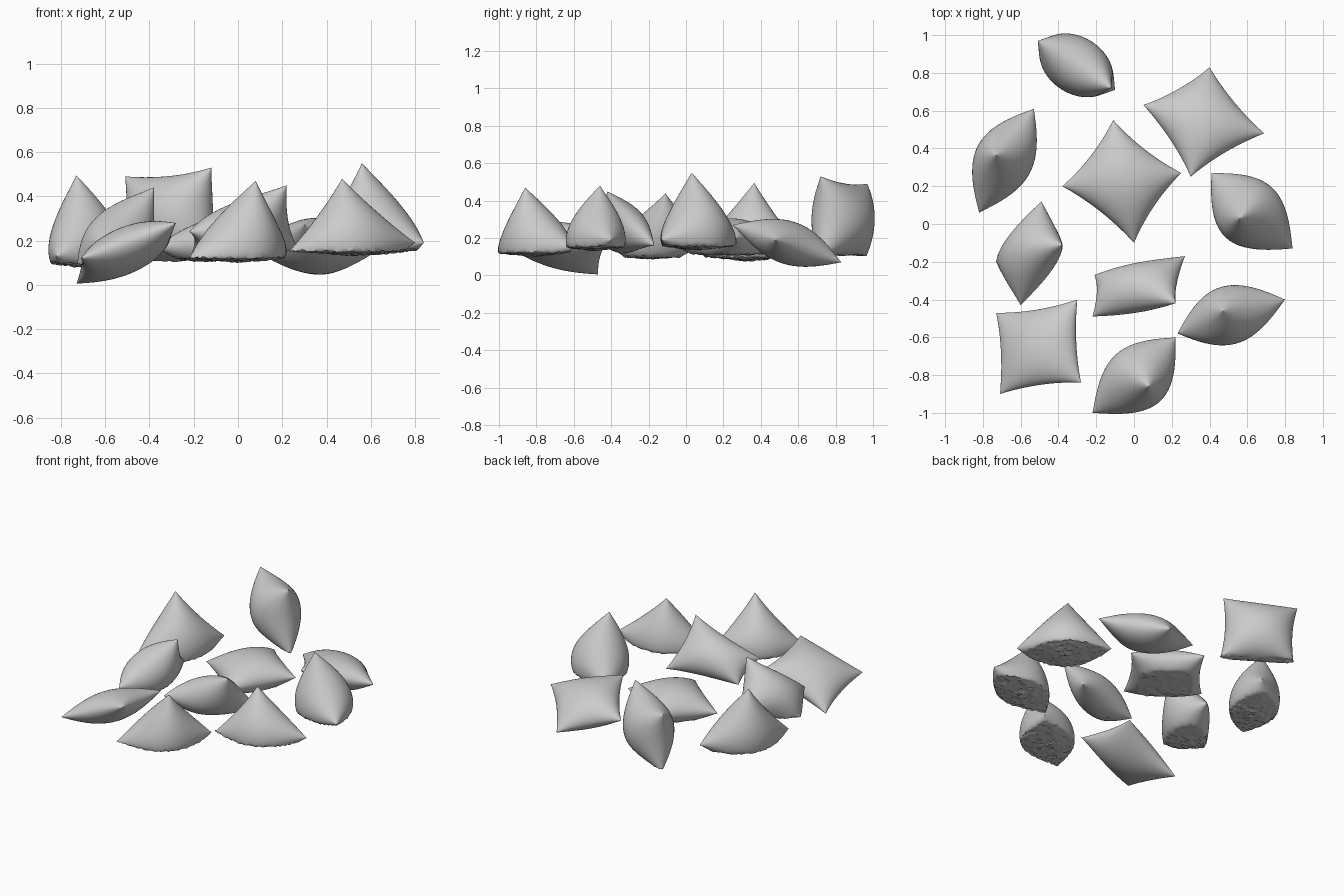
import bpy, bmesh, math, random
from mathutils import Vector

if "Cube" in bpy.data.objects:
    bpy.data.objects.remove(bpy.data.objects["Cube"])

random.seed(4)
N = 28  # grid cells per pillow side


def pillow(name, corners, h, floor=-1.0, pinch=0.09):
    """Stuffed square bag: corners in loop order, half thickness h,
    everything below the floor height is squashed flat and crumpled."""
    a, b, c, d = (Vector(p) for p in corners)
    normal = (c - a).cross(d - b).normalized()
    bm = bmesh.new()

    def place(i, j, side):
        # cosine spacing gives round edges
        u = math.sin(math.pi / 2 * (2 * i / N - 1))
        v = math.sin(math.pi / 2 * (2 * j / N - 1))
        fill = max(0.0, (1 - u * u) * (1 - v * v)) ** 0.52
        s = (1 + u * (1 - pinch * (1 - v * v))) / 2
        t = (1 + v * (1 - pinch * (1 - u * u))) / 2
        p = a.lerp(b, s).lerp(d.lerp(c, s), t) + normal * h * fill * side
        if p.z < floor:
            p.z = floor + max(-0.02, 0.1 * (p.z - floor)) + random.uniform(-0.006, 0.006)
        return bm.verts.new(p)

    front = {(i, j): place(i, j, 1) for i in range(N + 1) for j in range(N + 1)}
    # the two cloth sheets share the seam vertices
    back = {k: v if k[0] in (0, N) or k[1] in (0, N) else place(*k, -1)
            for k, v in front.items()}
    for i in range(N):
        for j in range(N):
            ring = [(i, j), (i + 1, j), (i + 1, j + 1), (i, j + 1)]
            bm.faces.new([front[k] for k in ring])
            if not all(front[k] is back[k] for k in ring):
                bm.faces.new([back[k] for k in reversed(ring)])
    bmesh.ops.recalc_face_normals(bm, faces=bm.faces)
    mesh = bpy.data.meshes.new(name)
    bm.to_mesh(mesh)
    bm.free()
    obj = bpy.data.objects.new(name, mesh)
    bpy.context.collection.objects.link(obj)
    bpy.context.view_layer.objects.active = obj
    obj.select_set(True)
    bpy.ops.object.shade_smooth_by_angle(angle=math.radians(50))
    obj.select_set(False)


def seated_pillow(name, left, right, apex, h, floor):
    """Pillow standing on one corner, which is crushed into its base."""
    mid = (Vector(left) + Vector(right)) / 2
    bottom = (mid.x, mid.y, floor - 0.22)
    pillow(name, [left, apex, right, bottom], h, floor, 0.06)


# upright pillow at the back
pillow("upright_pillow", [(-.51, .97, .49), (-.12, .72, .53),
                          (-.10, .71, .09), (-.49, .96, .09)], .15, .11)
# pillows lying flat
pillow("flat_pillow_back", [(.05, .63, .17), (.40, .83, .07),
                            (.69, .48, .19), (.30, .25, .27)], .115)
pillow("flat_pillow_centre", [(-.38, .20, .17), (-.11, .55, .19),
                              (.25, .27, .20), (0, -.10, .18)], .12, .115)
pillow("flat_pillow_front", [(-.71, -.90, .12), (-.28, -.84, .28),
                             (-.30, -.40, .22), (-.73, -.47, .005)], .10)
# tilted pillows
pillow("tilted_pillow_centre", [(.22, -.42, .45), (-.22, -.49, .24),
                                (-.21, -.27, .14), (.27, -.17, .16)], .12, .12)
pillow("tilted_pillow_left", [(-.60, -.43, .17), (-.38, -.11, .44),
                              (-.49, .12, .18), (-.73, -.20, .0)], .14, .10)
# pillows slumped onto a crushed corner
seated_pillow("seated_pillow_left", (-.82, .06, .13), (-.53, .61, .15), (-.73, .365, .495), .155, .10)
seated_pillow("seated_pillow_front_right", (.23, -.58, .15), (.80, -.40, .19), (.47, -.46, .48), .155, .155)
seated_pillow("seated_pillow_front", (-.22, -1, .12), (.22, -.60, .15), (.08, -.86, .47), .17, .125)
seated_pillow("seated_pillow_right", (.41, .27, .17), (.84, -.13, .19), (.56, .03, .55), .18, .16)
